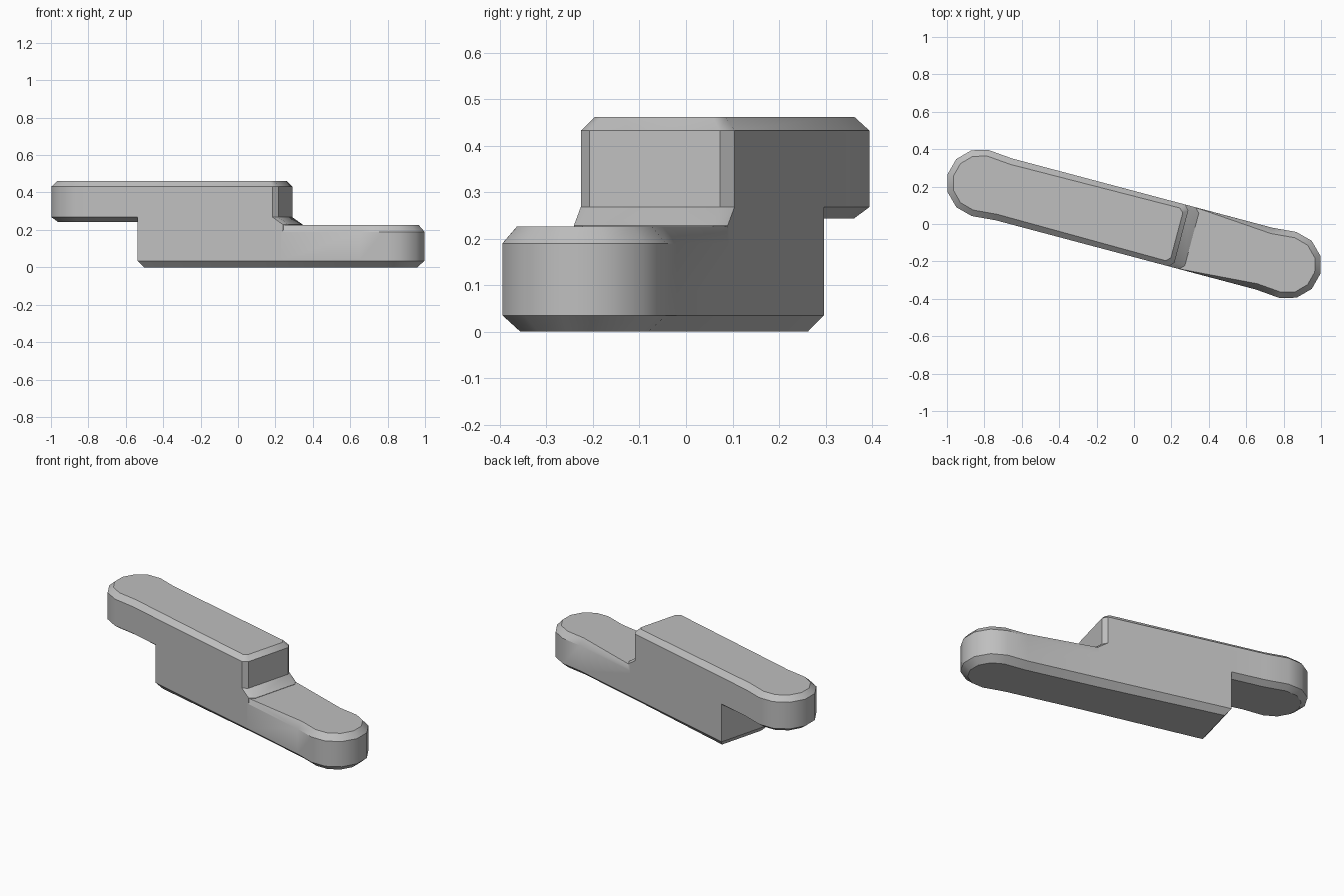
import bpy, bmesh
from math import radians, sin, cos
from mathutils import Vector

cube = bpy.data.objects.get("Cube")
if cube:
    bpy.data.objects.remove(cube, do_unlink=True)

HALF = 0.171      # half width of the bar
CAP = 0.85        # centre of each rounded end
RADIUS = 0.182    # radius of each rounded end

grey = bpy.data.materials.new("plain_grey")
grey.use_nodes = True
colour = (0.52, 0.52, 0.52, 1)
grey.diffuse_color = colour
grey.node_tree.nodes["Principled BSDF"].inputs["Base Color"].default_value = colour


def round_end():
    """Faceted half circle at the +x end, counter-clockwise."""
    arc = [(CAP + RADIUS * cos(radians(a)), RADIUS * sin(radians(a)))
           for a in range(-90, 91, 30)]
    return [(0.72, -HALF)] + arc + [(0.72, HALF)]


def inset(outline, distance, keep=lambda x: False):
    """Move the outline toward its own centre line."""
    low = min(p[0] for p in outline) + HALF
    high = max(p[0] for p in outline) - HALF
    result = []
    for x, y in outline:
        p = Vector((x, y))
        spine = Vector((min(max(x, low), high), 0))
        result.append(tuple(p if keep(x) else p + (spine - p).normalized() * distance))
    return result


def stack(name, layers):
    """Solid made from matching outlines at rising heights."""
    bm = bmesh.new()
    rings = [[bm.verts.new((x, y, z)) for x, y in outline] for z, outline in layers]
    for low, high in zip(rings, rings[1:]):
        for i in range(len(low)):
            j = (i + 1) % len(low)
            bm.faces.new((low[i], low[j], high[j], high[i]))
    bm.faces.new(rings[0][::-1])
    bm.faces.new(rings[-1])
    bmesh.ops.recalc_face_normals(bm, faces=bm.faces)
    mesh = bpy.data.meshes.new(name)
    bm.to_mesh(mesh)
    bm.free()
    mesh.materials.append(grey)
    obj = bpy.data.objects.new(name, mesh)
    bpy.context.collection.objects.link(obj)
    return obj


def block(end):
    """Middle outline with cut corners at the step."""
    return [(-0.51, -HALF), (end - 0.025, -HALF), (end, -HALF + 0.026),
            (end, HALF - 0.026), (end - 0.025, HALF), (-0.51, HALF)]


# Lower arm: its top bevel fades out toward the step
lower = [(-0.51, -HALF), (0.28, -HALF)] + round_end() + [(0.28, HALF), (-0.51, HALF)]
lower_arm = stack("lower_arm", [
    (0, inset(lower, 0.04)), (0.035, lower), (0.19, lower),
    (0.226, inset(lower, 0.032, lambda x: x < 0.3))])

# Upper arm: rounded end on the other side, cut corners at the step
upper = [(-x, -y) for x, y in round_end()] + block(0.262)[1:-1]
upper_arm = stack("upper_arm", [
    (0.243, inset(upper, 0.035)), (0.268, upper), (0.432, upper),
    (0.461, inset(upper, 0.033))])

# Middle block joins both arms and flares at the foot of the step
middle = stack("bar", [
    (0.1, block(0.262)), (0.2, block(0.32)), (0.228, block(0.32)),
    (0.268, block(0.262)), (0.40, block(0.262))])

# Join the parts into one solid
for part in (lower_arm, upper_arm):
    mod = middle.modifiers.new("join", 'BOOLEAN')
    mod.operation = 'UNION'
    mod.solver = 'EXACT'
    mod.object = part
bpy.context.view_layer.update()
joined = bpy.data.meshes.new_from_object(
    middle.evaluated_get(bpy.context.evaluated_depsgraph_get()))
middle.modifiers.clear()
middle.data = joined
for part in (lower_arm, upper_arm):
    bpy.data.objects.remove(part, do_unlink=True)

# Turn the bar and soften the rounded ends
middle.rotation_euler.z = radians(-14.9)
bpy.ops.object.select_all(action='DESELECT')
middle.select_set(True)
bpy.context.view_layer.objects.active = middle
bpy.ops.object.shade_smooth_by_angle(angle=radians(32))
